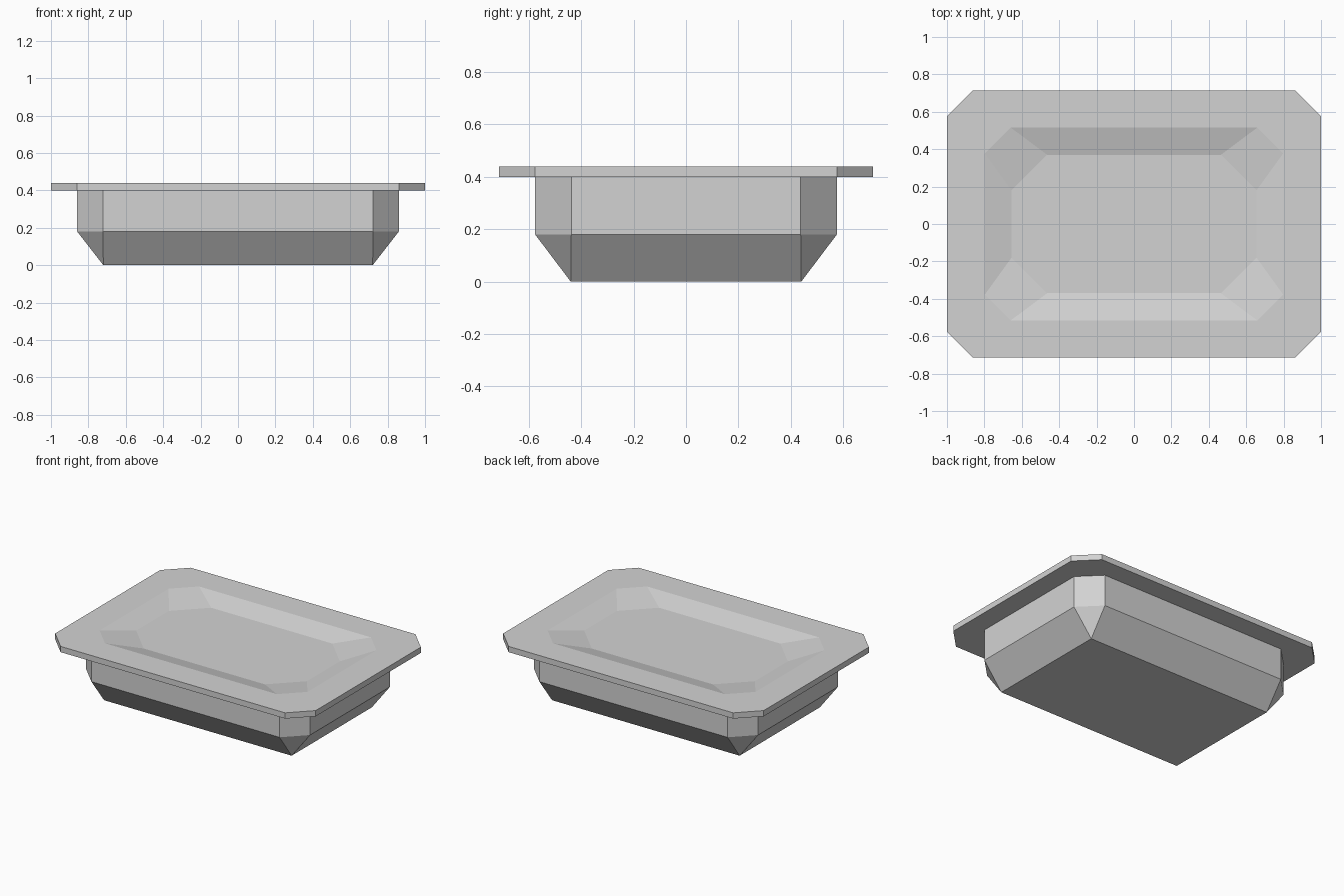
import bpy
import bmesh

cube = bpy.data.objects.get("Cube")
if cube:
    bpy.data.objects.remove(cube, do_unlink=True)


def make_material(name, color):
    mat = bpy.data.materials.new(name)
    mat.use_nodes = True
    mat.diffuse_color = color
    mat.node_tree.nodes["Principled BSDF"].inputs["Base Color"].default_value = color
    return mat


def chamfered_ring(bm, half_x, half_y, cut, z):
    """Eight vertices: a rectangle with its corners cut off."""
    ring = []
    for sx, sy in ((1, 1), (-1, 1), (-1, -1), (1, -1)):
        side = bm.verts.new((sx * half_x, sy * (half_y - cut), z))
        end = bm.verts.new((sx * (half_x - cut), sy * half_y, z))
        ring += [side, end] if sx * sy > 0 else [end, side]
    return ring


def loft(name, sections, mat):
    """Bridge the stacked rings and cap the first and last."""
    bm = bmesh.new()
    rings = [chamfered_ring(bm, *s) for s in sections]
    for low, high in zip(rings, rings[1:]):
        for i in range(len(low)):
            j = (i + 1) % len(low)
            bm.faces.new((low[i], low[j], high[j], high[i]))
    bm.faces.new(rings[0][::-1])
    bm.faces.new(rings[-1])
    bmesh.ops.remove_doubles(bm, verts=bm.verts, dist=0.001)
    bmesh.ops.recalc_face_normals(bm, faces=bm.faces)
    mesh = bpy.data.meshes.new(name)
    bm.to_mesh(mesh)
    bm.free()
    mesh.materials.append(mat)
    obj = bpy.data.objects.new(name, mesh)
    bpy.context.collection.objects.link(obj)
    return obj


grey = make_material("light grey", (0.65, 0.65, 0.65, 1))

# half width, half depth, corner cut, height
loft("tray", [
    (0.72, 0.44, 0.0, 0.0),      # square-cornered base
    (0.86, 0.576, 0.138, 0.18),  # shoulder above the sloped foot
    (0.86, 0.576, 0.138, 0.40),  # top of the wall
    (1.0, 0.714, 0.138, 0.40),   # underside of the rim
    (1.0, 0.714, 0.138, 0.44),   # top of the rim
    (0.798, 0.516, 0.138, 0.44), # edge of the recess
    (0.655, 0.37, 0.19, 0.40),   # recess floor
], grey)
